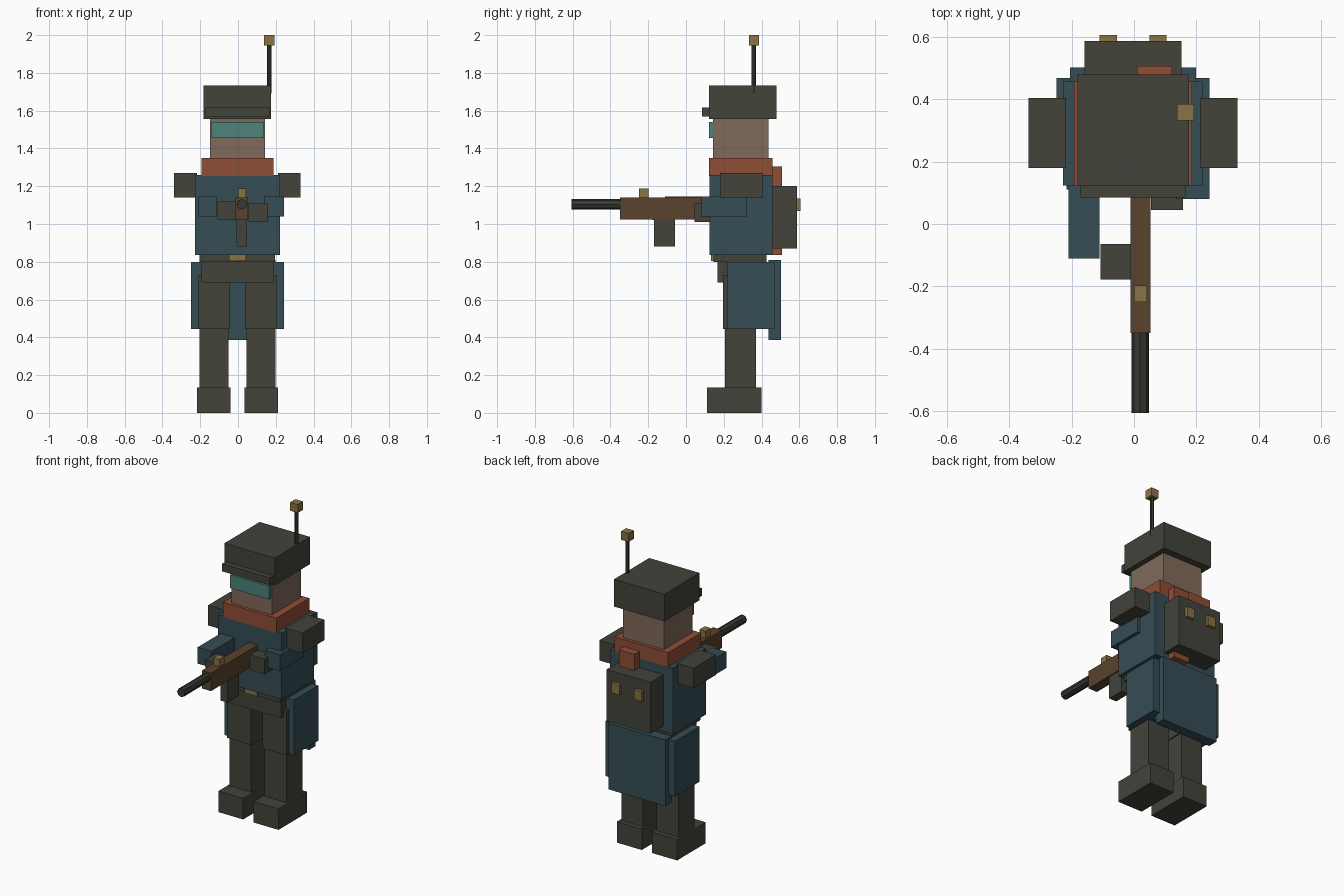
import bpy, math

if "Cube" in bpy.data.objects:
    bpy.data.objects.remove(bpy.data.objects["Cube"])


def material(name, rgb):
    """Flat material from 0-255 display values, converted to linear."""
    def lin(c):
        c /= 255
        return c / 12.92 if c < 0.04045 else ((c + 0.055) / 1.055) ** 2.4
    m = bpy.data.materials.new(name)
    m.diffuse_color = (*[lin(c) for c in rgb], 1)
    m.use_nodes = True
    m.node_tree.nodes["Principled BSDF"].inputs["Base Color"].default_value = m.diffuse_color
    return m


DARK = material("charcoal cloth", (67, 67, 59))
BLUE = material("slate blue coat", (53, 77, 85))
RUST = material("rust scarf", (143, 78, 53))
SKIN = material("skin", (129, 106, 91))
TEAL = material("teal visor", (77, 131, 123))
GOLD = material("brass", (136, 115, 68))
WOOD = material("brown wood", (90, 66, 44))
METAL = material("gun metal", (54, 56, 51))

MID = -0.003  # centre line of the body


def box(name, mat, x, y, z):
    """Box from (min, max) ranges on each axis."""
    bpy.ops.mesh.primitive_cube_add(size=1)
    o = bpy.context.object
    o.name = name
    for v in o.data.vertices:
        v.co = [r[0] if c < 0 else r[1] for c, r in zip(v.co, (x, y, z))]
    o.data.materials.append(mat)
    return o


def centred(name, mat, half, y, z):
    return box(name, mat, (MID - half, MID + half), y, z)


def pair(name, mat, inner, outer, y, z):
    """Matching boxes left and right of the centre line."""
    box("left_" + name, mat, (MID + inner, MID + outer), y, z)
    box("right_" + name, mat, (MID - outer, MID - inner), y, z)


def rod(name, mat, radius, length, loc, rot=(0, 0, 0)):
    bpy.ops.mesh.primitive_cylinder_add(vertices=8, radius=radius, depth=length,
                                        location=loc, rotation=rot)
    o = bpy.context.object
    o.name = name
    o.data.materials.append(mat)


# Legs
pair("boot", DARK, 0.037, 0.214, (0.11, 0.40), (0, 0.135))
pair("lower_leg", DARK, 0.048, 0.202, (0.207, 0.37), (0.12, 0.47))
pair("thigh", DARK, 0.04, 0.21, (0.195, 0.39), (0.445, 0.73))

# Hips, belt and coat skirt
centred("hips", DARK, 0.19, (0.167, 0.42), (0.69, 0.805))
centred("belt", DARK, 0.2, (0.145, 0.425), (0.80, 0.84))
centred("belt_buckle", GOLD, 0.045, (0.133, 0.15), (0.803, 0.84))
pair("coat_side", BLUE, 0.19, 0.246, (0.22, 0.468), (0.445, 0.80))
centred("coat_back", BLUE, 0.202, (0.437, 0.503), (0.385, 0.81))

# Torso and shoulders
centred("torso", BLUE, 0.225, (0.124, 0.457), (0.835, 1.26))
pair("shoulder_pad", DARK, 0.215, 0.335, (0.18, 0.405), (1.14, 1.27))

# Scarf with a tail hanging behind
centred("scarf", RUST, 0.19, (0.122, 0.457), (1.255, 1.35))
box("scarf_tail", RUST, (0.01, 0.122), (0.45, 0.508), (0.835, 1.305))

# Backpack
centred("backpack", DARK, 0.156, (0.455, 0.588), (0.87, 1.20))
pair("pack_buckle", GOLD, 0.052, 0.107, (0.58, 0.607), (1.07, 1.135))

# Head, visor and hat
centred("head", SKIN, 0.145, (0.143, 0.436), (1.34, 1.57))
centred("visor", TEAL, 0.138, (0.122, 0.15), (1.455, 1.54))
centred("hat", DARK, 0.179, (0.122, 0.48), (1.557, 1.732))
centred("hat_brim", DARK, 0.169, (0.085, 0.125), (1.568, 1.617))

# Antenna
rod("antenna", METAL, 0.0125, 0.27, (0.165, 0.359, 1.825))
box("antenna_tip", GOLD, (0.138, 0.192), (0.333, 0.386), (1.946, 2.0))

# Arms and hands
box("right_arm", BLUE, (-0.21, -0.11), (-0.11, 0.14), (1.04, 1.145))
box("left_arm", BLUE, (0.137, 0.243), (0.08, 0.32), (1.04, 1.145))
box("right_hand", DARK, (-0.108, -0.01), (-0.178, -0.065), (1.02, 1.118))
box("left_hand", DARK, (0.055, 0.158), (0.045, 0.158), (1.01, 1.108))

# Rifle
box("rifle_body", WOOD, (-0.012, 0.053), (-0.35, 0.13), (1.025, 1.14))
rod("rifle_barrel", METAL, 0.028, 0.267, (0.02, -0.4735, 1.104), (math.pi / 2, 0, 0))
box("rifle_magazine", DARK, (-0.007, 0.046), (-0.17, -0.058), (0.88, 1.03))
box("rifle_sight", GOLD, (0, 0.042), (-0.25, -0.198), (1.135, 1.187))
